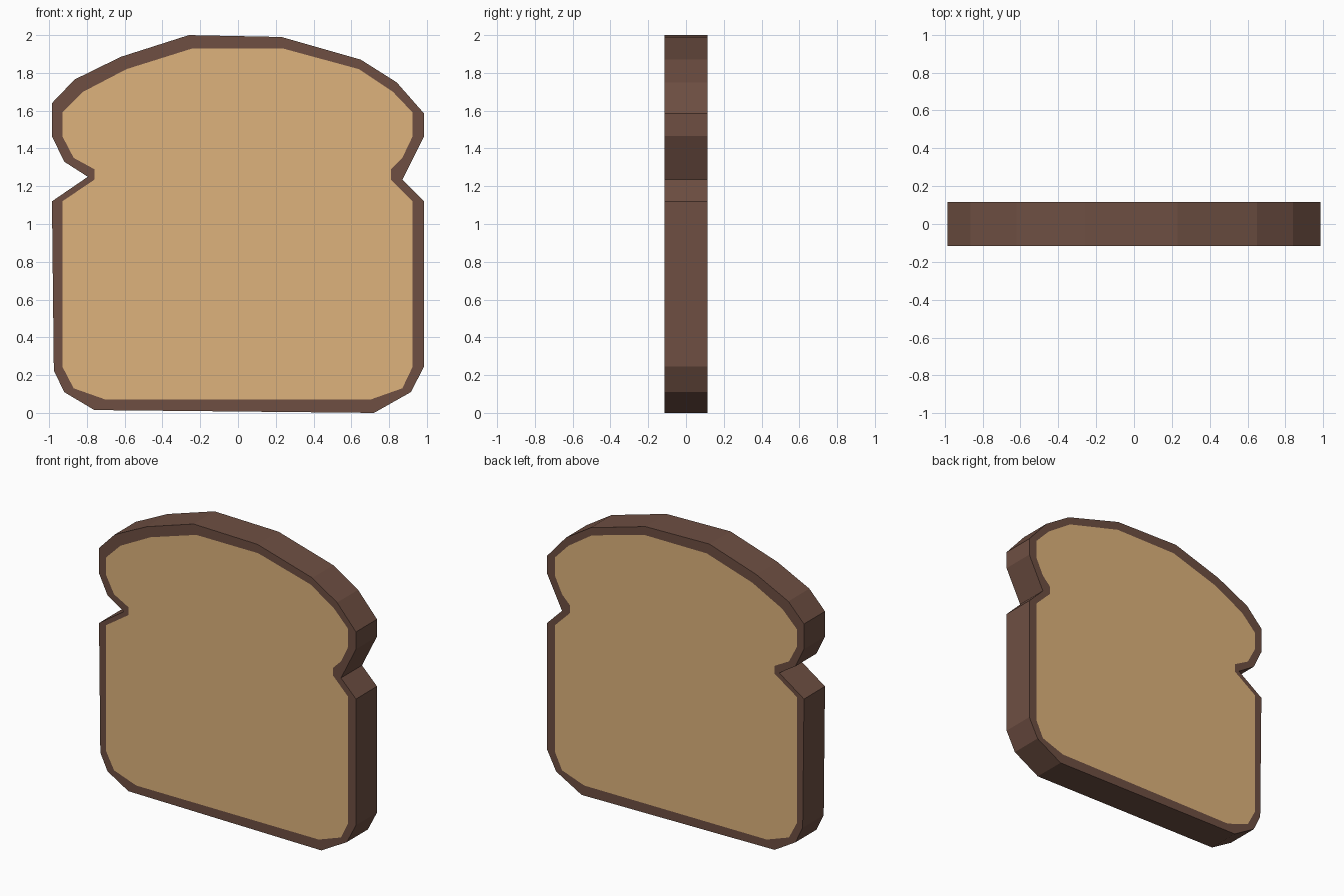
import bpy
import bmesh

if "Cube" in bpy.data.objects:
    bpy.data.objects.remove(bpy.data.objects["Cube"])

HALF = 0.115  # half the slice thickness

# Crust outline, clockwise from the top left (slightly irregular)
OUTER = [(-0.26, 2.0), (0.23, 1.99), (0.65, 1.87), (0.84, 1.75), (0.985, 1.585),
         (0.985, 1.465), (0.87, 1.235), (0.985, 1.12), (0.985, 0.245),
         (0.915, 0.11), (0.72, 0.0), (-0.76, 0.015), (-0.92, 0.11),
         (-0.975, 0.225), (-0.985, 1.12), (-0.795, 1.25), (-0.92, 1.33),
         (-0.985, 1.465), (-0.985, 1.64), (-0.865, 1.765), (-0.62, 1.885)]

# Crumb outline, same direction
INNER = [(-0.24, 1.93), (0.235, 1.93), (0.64, 1.82), (0.82, 1.70), (0.925, 1.59),
         (0.925, 1.465), (0.87, 1.35), (0.81, 1.29), (0.81, 1.235), (0.925, 1.12),
         (0.925, 0.245), (0.87, 0.13), (0.70, 0.07), (-0.70, 0.07), (-0.87, 0.13),
         (-0.93, 0.245), (-0.93, 1.12), (-0.76, 1.235), (-0.76, 1.29),
         (-0.87, 1.35), (-0.93, 1.465), (-0.93, 1.59), (-0.82, 1.70), (-0.59, 1.82)]


def material(name, color):
    mat = bpy.data.materials.new(name)
    mat.diffuse_color = (*color, 1.0)
    mat.use_nodes = True
    mat.node_tree.nodes["Principled BSDF"].inputs["Base Color"].default_value = mat.diffuse_color
    return mat


def loop(bm, points, y):
    verts = [bm.verts.new((x, y, z)) for x, z in points]
    edges = [bm.edges.new((a, b)) for a, b in zip(verts, verts[1:] + verts[:1])]
    return verts, edges


bm = bmesh.new()
rims = []
for y in (-HALF, HALF):
    outer, outer_edges = loop(bm, OUTER, y)
    inner, inner_edges = loop(bm, INNER, y)
    # Flat crust border between the two outlines
    bmesh.ops.triangle_fill(bm, edges=outer_edges + inner_edges, use_beauty=True)
    # Crumb face
    bm.faces.new(inner).material_index = 1
    rims.append(outer)

# Crust wall around the slice
front, back = rims
n = len(OUTER)
for i in range(n):
    j = (i + 1) % n
    bm.faces.new((front[i], front[j], back[j], back[i]))

bmesh.ops.recalc_face_normals(bm, faces=bm.faces[:])
mesh = bpy.data.meshes.new("bread_slice")
bm.to_mesh(mesh)
bm.free()

mesh.materials.append(material("crust", (0.156, 0.078, 0.055)))
mesh.materials.append(material("crumb", (0.73, 0.45, 0.20)))
bpy.context.collection.objects.link(bpy.data.objects.new("bread_slice", mesh))
